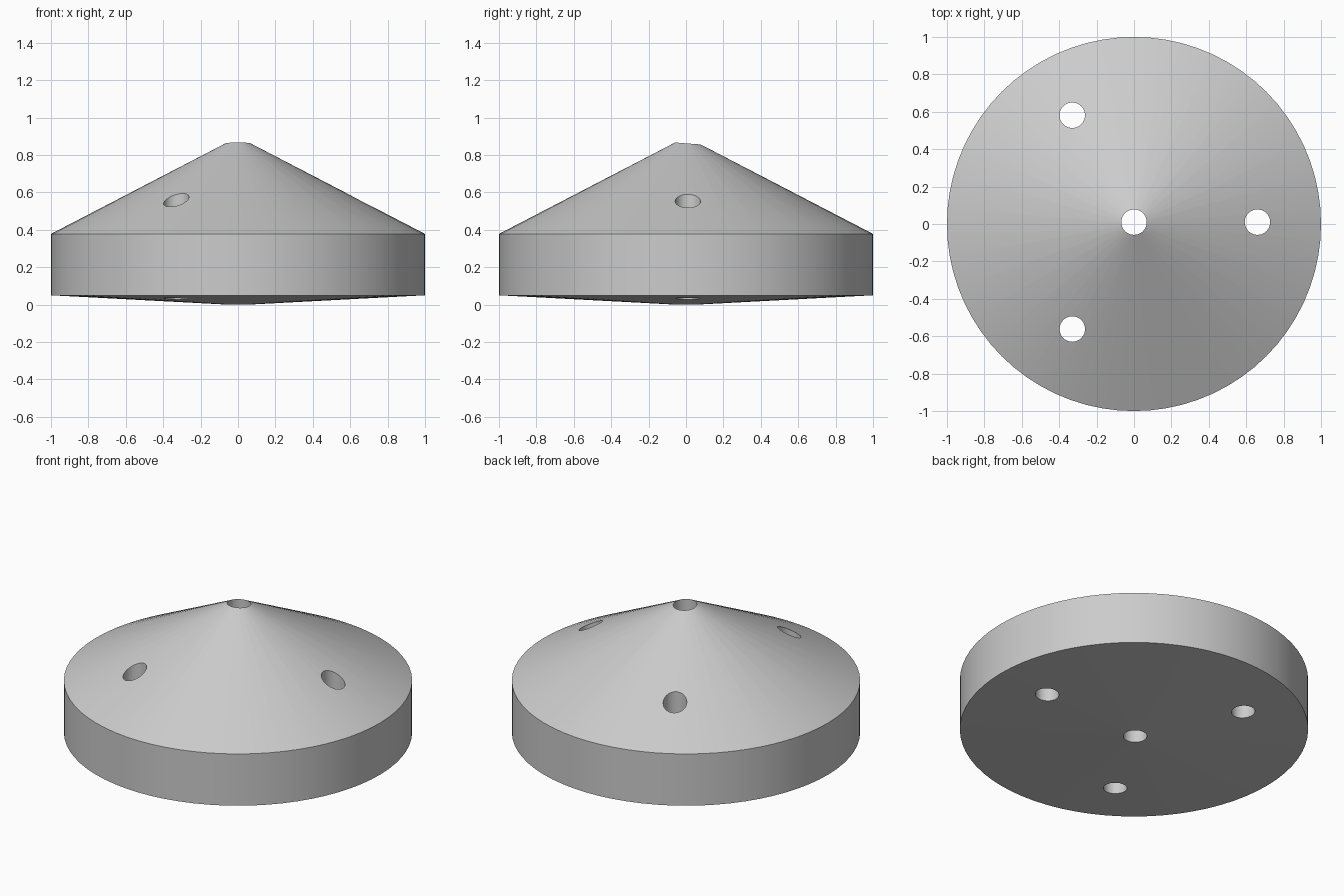
import bpy
import bmesh
from math import cos, sin, tau
from mathutils import Matrix

cube = bpy.data.objects.get("Cube")
if cube:
    bpy.data.objects.remove(cube, do_unlink=True)

SEGMENTS = 72
HOLE_Y = 0.01          # the drilling pattern sits slightly off centre
HOLE_RADIUS = 0.068
RING_RADIUS = 0.66

grey = bpy.data.materials.new("light grey")
grey.use_nodes = True
colour = (0.6, 0.6, 0.6, 1)
grey.diffuse_color = colour
grey.node_tree.nodes["Principled BSDF"].inputs["Base Color"].default_value = colour


def make_object(name, bm):
    bmesh.ops.recalc_face_normals(bm, faces=bm.faces)
    mesh = bpy.data.meshes.new(name)
    bm.to_mesh(mesh)
    bm.free()
    mesh.materials.append(grey)
    obj = bpy.data.objects.new(name, mesh)
    bpy.context.collection.objects.link(obj)
    return obj


# Conical body: shallow cone below, straight rim, steep cone above
bm = bmesh.new()
rings = [[bm.verts.new((cos(tau * i / SEGMENTS), sin(tau * i / SEGMENTS), z))
          for i in range(SEGMENTS)] for z in (0.05, 0.378)]
tips = [bm.verts.new((0, 0, z)) for z in (-0.003, 0.897)]
for i in range(SEGMENTS):
    j = (i + 1) % SEGMENTS
    bm.faces.new((rings[0][i], rings[0][j], rings[1][j], rings[1][i]))
    for ring, tip in zip(rings, tips):
        bm.faces.new((ring[i], ring[j], tip))
body = make_object("conical_body", bm)

# Drills: one in the middle and three evenly spaced around it
bm = bmesh.new()
centres = [(0, HOLE_Y)] + [(RING_RADIUS * cos(tau * k / 3),
                            HOLE_Y + RING_RADIUS * sin(tau * k / 3)) for k in range(3)]
for x, y in centres:
    bmesh.ops.create_cone(bm, cap_ends=True, segments=40, radius1=HOLE_RADIUS,
                          radius2=HOLE_RADIUS, depth=3,
                          matrix=Matrix.Translation((x, y, 0.5)))
drills = make_object("hole_cutters", bm)
drills.hide_render = True

# Cut the holes right through
cut = body.modifiers.new("holes", "BOOLEAN")
cut.operation = "DIFFERENCE"
cut.solver = "EXACT"
cut.object = drills
bpy.context.view_layer.objects.active = body
bpy.ops.object.modifier_apply(modifier=cut.name)
bpy.data.objects.remove(drills, do_unlink=True)

# Smooth the curved surfaces and keep the rims crisp
body.select_set(True)
bpy.ops.object.shade_smooth_by_angle(angle=0.3)
